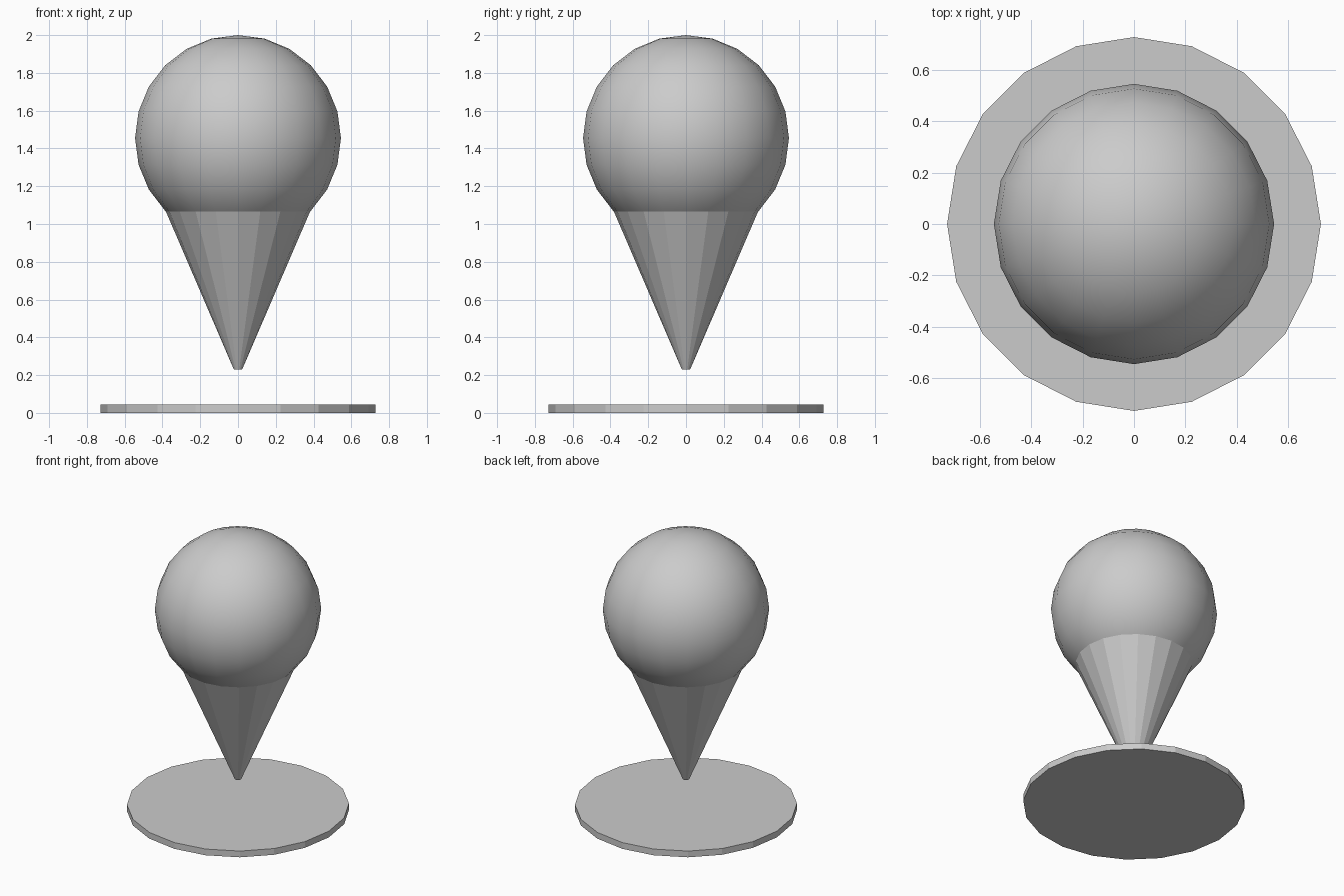
import bpy
import math

cube = bpy.data.objects.get("Cube")
if cube:
    bpy.data.objects.remove(cube, do_unlink=True)

SIDES = 20

# Single neutral grey
grey = bpy.data.materials.new("neutral_grey")
grey.use_nodes = True
colour = (0.6, 0.6, 0.6, 1)
grey.diffuse_color = colour
grey.node_tree.nodes["Principled BSDF"].inputs["Base Color"].default_value = colour


def finish(name):
    obj = bpy.context.object
    obj.name = name
    obj.data.materials.append(grey)
    return obj


def frustum(name, r_bottom, r_top, z_bottom, z_top):
    """Flat-sided round part with a vertex on the x axis."""
    bpy.ops.mesh.primitive_cone_add(
        vertices=SIDES, radius1=r_bottom, radius2=r_top,
        depth=z_top - z_bottom, location=(0, 0, (z_bottom + z_top) / 2))
    return finish(name)


# Ground disc
frustum("base_disc", 0.727, 0.727, 0, 0.045)

# Tapered pointer, meeting the ball on its lower ring
ball_radius, ball_z = 0.545, 1.455
joint = ball_radius * math.sin(math.radians(45))
frustum("pointer_cone", 0.022, joint, 0.23, ball_z - joint + 0.005)

# Smooth ball head
bpy.ops.mesh.primitive_uv_sphere_add(
    segments=SIDES, ring_count=12, radius=ball_radius, location=(0, 0, ball_z))
ball = finish("ball_head")
ball.data.shade_smooth()
